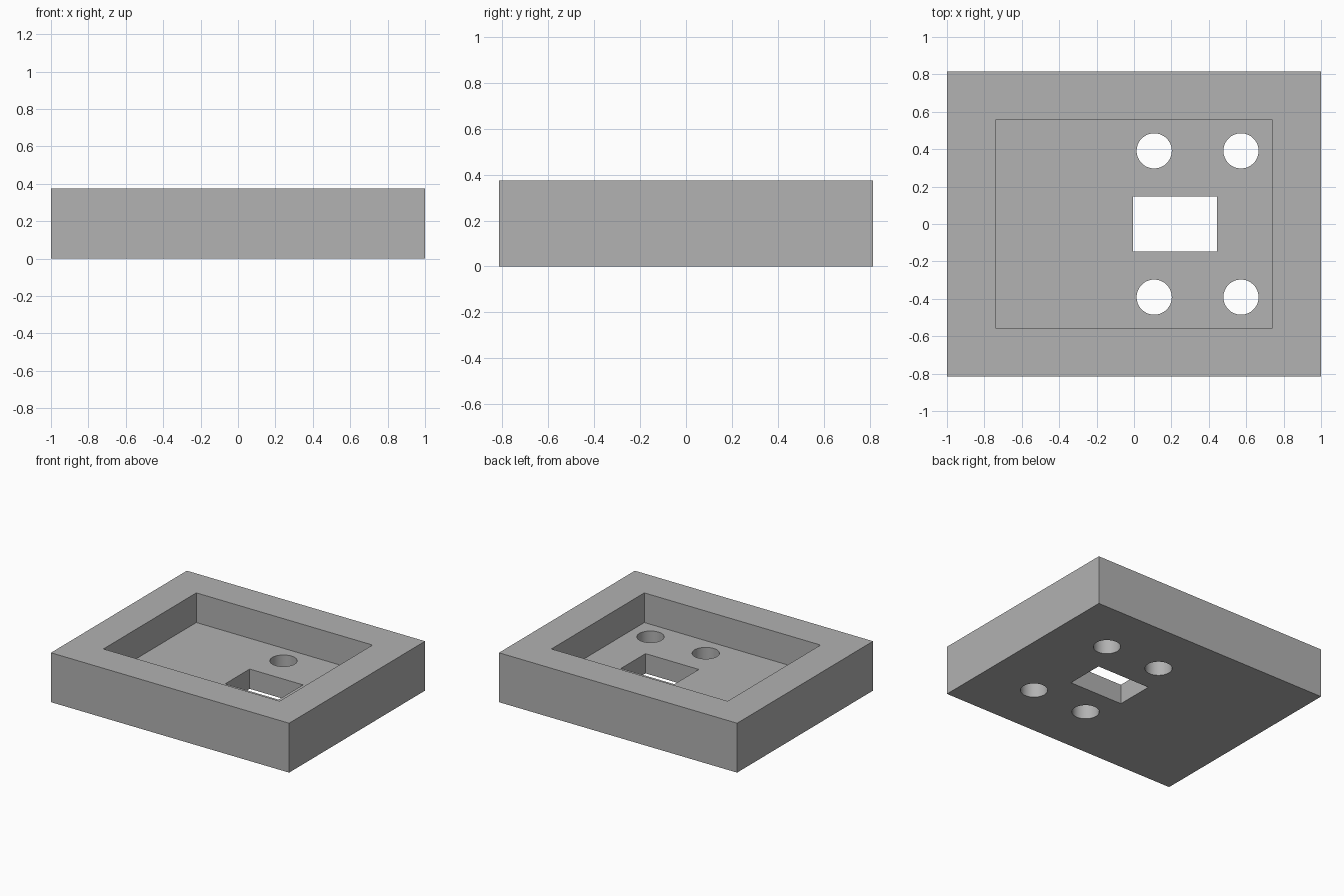
import bpy
import math

if "Cube" in bpy.data.objects:
    bpy.data.objects.remove(bpy.data.objects["Cube"], do_unlink=True)

HEIGHT = 0.375
FLOOR = 0.15

# Single grey material
grey = bpy.data.materials.new("plain grey")
grey.use_nodes = True
colour = (0.445, 0.445, 0.445, 1)
grey.diffuse_color = colour
grey.node_tree.nodes["Principled BSDF"].inputs["Base Color"].default_value = colour


def box(name, x, y, z):
    """Box spanning the given (low, high) range on each axis."""
    spans = (x, y, z)
    bpy.ops.mesh.primitive_cube_add(size=1, location=[(a + b) / 2 for a, b in spans])
    obj = bpy.context.object
    obj.name = name
    obj.scale = [b - a for a, b in spans]
    bpy.ops.object.transform_apply(location=True, rotation=False, scale=True)
    return obj


# Solid block
tray = box("tray", (-1, 1), (-0.815, 0.815), (0, HEIGHT))
tray.data.materials.append(grey)

# Pocket and rectangular window
cutters = [
    box("pocket_cutter", (-0.74, 0.74), (-0.557, 0.557), (FLOOR, HEIGHT + 0.1)),
    box("window_cutter", (-0.005, 0.443), (-0.147, 0.147), (-0.1, FLOOR + 0.1)),
]

# Four round holes through the floor
for x in (0.108, 0.572):
    for y in (-0.391, 0.391):
        bpy.ops.mesh.primitive_cylinder_add(
            vertices=64, radius=0.094, depth=FLOOR + 0.2, location=(x, y, FLOOR / 2))
        bpy.context.object.name = "round_hole_cutter"
        cutters.append(bpy.context.object)

# Cut the block, then discard the cutters
bpy.ops.object.select_all(action="DESELECT")
tray.select_set(True)
bpy.context.view_layer.objects.active = tray
for cutter in cutters:
    cutter.hide_render = True
    cut = tray.modifiers.new(cutter.name, "BOOLEAN")
    cut.operation = "DIFFERENCE"
    cut.solver = "EXACT"
    cut.object = cutter
    bpy.ops.object.modifier_apply(modifier=cut.name)
for cutter in cutters:
    bpy.data.objects.remove(cutter, do_unlink=True)

bpy.ops.object.shade_smooth_by_angle(angle=math.radians(30))
